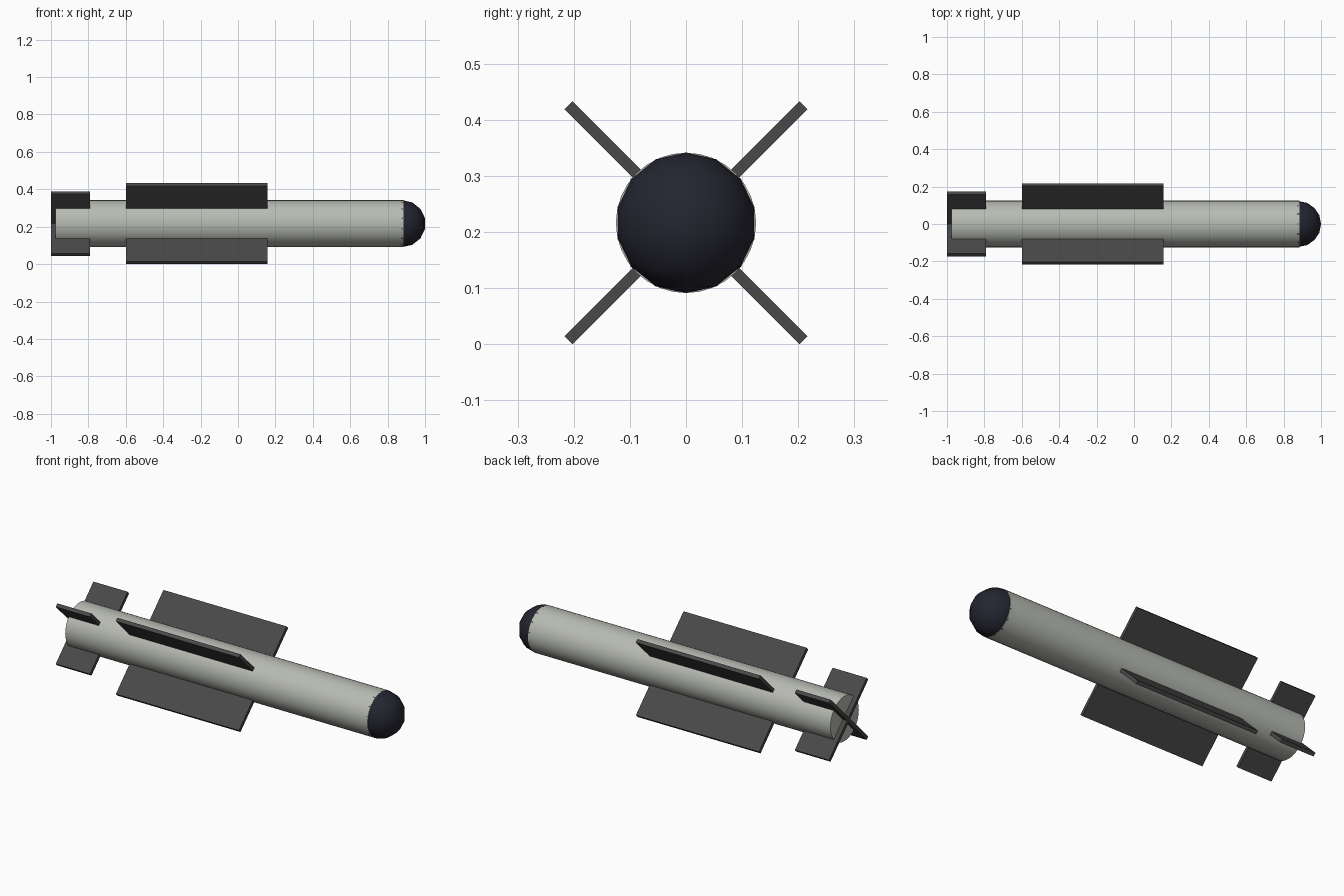
import bpy, math

if "Cube" in bpy.data.objects:
    bpy.data.objects.remove(bpy.data.objects["Cube"])

CZ = 0.2165  # height of the long axis


def material(name, rgb):
    m = bpy.data.materials.new(name)
    m.diffuse_color = (*rgb, 1)
    m.use_nodes = True
    m.node_tree.nodes["Principled BSDF"].inputs["Base Color"].default_value = m.diffuse_color
    return m


body_mat = material("pale_grey", (0.48, 0.50, 0.45))
fin_mat = material("dark_grey", (0.065, 0.065, 0.065))
nose_mat = material("blue_black", (0.018, 0.018, 0.03))


def finish(name, mat):
    o = bpy.context.object
    o.name = name
    o.data.materials.append(mat)
    return o


# Long tube body with closed ends
X0, X1 = -0.975, 0.884
bpy.ops.mesh.primitive_cylinder_add(vertices=32, radius=0.125, depth=X1 - X0,
                                    location=((X0 + X1) / 2, 0, CZ),
                                    rotation=(0, math.pi / 2, 0))
finish("body_tube", body_mat)
bpy.ops.object.shade_smooth_by_angle(angle=math.radians(40))

# Coarse round nose, half sunk into the tube
bpy.ops.mesh.primitive_uv_sphere_add(segments=16, ring_count=7, radius=0.1255,
                                     location=(0.8777, 0, CZ))
finish("nose_dome", nose_mat)
bpy.ops.object.shade_smooth_by_angle(angle=math.radians(40))


# Crossed plates running right through the body
def crossed_fins(name, x0, x1, half_span, thickness=0.02):
    for i, angle in enumerate((45, -45)):
        bpy.ops.mesh.primitive_cube_add(size=1, location=((x0 + x1) / 2, 0, CZ),
                                        rotation=(math.radians(angle), 0, 0))
        o = finish(f"{name}_{i + 1}", fin_mat)
        o.scale = (x1 - x0, 2 * half_span, thickness)


crossed_fins("main_wing", -0.60, 0.157, 0.296)
crossed_fins("tail_fin", -1.0, -0.79, 0.234)
